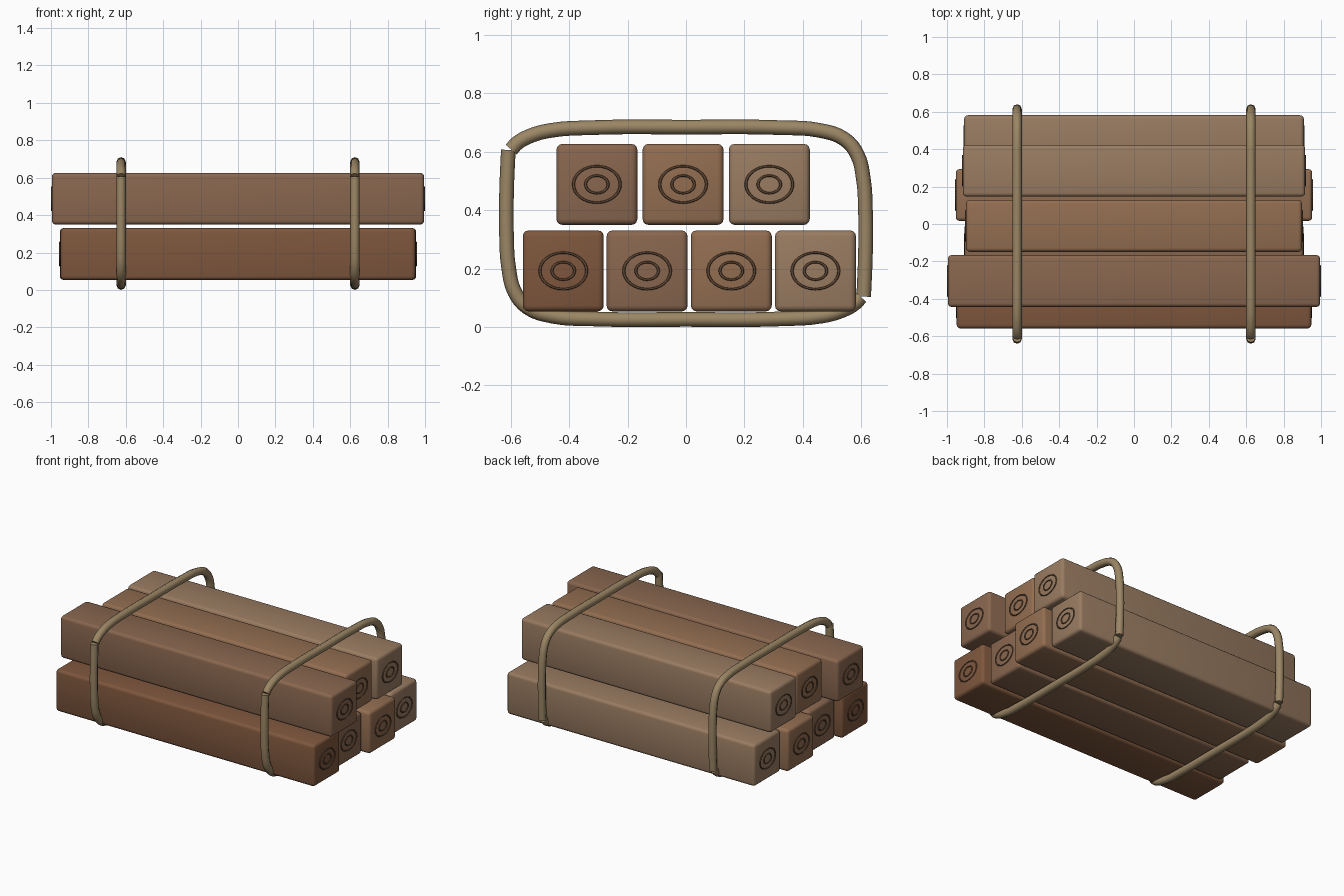
import bpy, math
from mathutils import Matrix

if "Cube" in bpy.data.objects:
    bpy.data.objects.remove(bpy.data.objects["Cube"])


def material(name, rgb):
    m = bpy.data.materials.new(name)
    m.diffuse_color = (*rgb, 1)
    m.use_nodes = True
    m.node_tree.nodes["Principled BSDF"].inputs["Base Color"].default_value = m.diffuse_color
    return m


woods = [material("wood_%d" % i, c) for i, c in enumerate([
    (.21, .095, .047), (.25, .135, .078), (.29, .155, .082), (.32, .20, .12)])]
grain = material("grain", (.11, .06, .033))
rope = material("rope", (.33, .24, .13))


def growth_ring(name, x, y, z, radius):
    # flattened torus half sunk into the beam end
    bpy.ops.mesh.primitive_torus_add(major_radius=radius, minor_radius=.005,
                                     major_segments=32, minor_segments=6)
    ob = bpy.context.object
    ob.name = name
    ob.data.transform(Matrix.Diagonal((1, .78, 1, 1)))
    ob.data.transform(Matrix.Rotation(math.pi / 2, 4, 'X'))
    ob.data.transform(Matrix.Rotation(math.pi / 2, 4, 'Z'))
    ob.location = (x, y, z)
    ob.data.materials.append(grain)
    bpy.ops.object.shade_smooth()


def beam(name, y, z, half, mat):
    bpy.ops.mesh.primitive_cube_add(size=1, location=(0, y, z))
    ob = bpy.context.object
    ob.name = name
    ob.data.transform(Matrix.Diagonal((2 * half, .277, .277, 1)))
    ob.data.materials.append(mat)
    b = ob.modifiers.new("rounded_edges", 'BEVEL')
    b.width, b.segments = .02, 3
    bpy.ops.object.modifier_apply(modifier=b.name)
    bpy.ops.object.shade_smooth_by_angle(angle=math.radians(35))
    for side, s in (("left", -1), ("right", 1)):
        for label, r in (("inner", .0385), ("outer", .08)):
            growth_ring(f"{name}_{side}_{label}_ring", s * half, y, z, r)


# stacked beams: y, half length, wood tone
for i, (y, half, w) in enumerate([(-.42, .948, 0), (-.133, .905, 1),
                                  (.155, .953, 2), (.443, .908, 3)]):
    beam(f"bottom_beam_{i + 1}", y, .192, half, woods[w])
for i, (y, half, w) in enumerate([(-.305, .995, 1), (-.01, .898, 2), (.285, .915, 3)]):
    beam(f"top_beam_{i + 1}", y, .488, half, woods[w])

# rope straps: one half path (over the top and down the side), turned 180 degrees for the other half
half_path = [(-.598, .607), (-.578, .629), (-.535, .653), (-.467, .672), (-.33, .682),
             (0, .684), (.33, .682), (.456, .673), (.542, .643), (.586, .59),
             (.607, .506), (.614, .4), (.614, .25), (.608, .104)]
MID = .355
for label, x in (("left", -.625), ("right", .625)):
    cu = bpy.data.curves.new(label + "_strap", 'CURVE')
    cu.dimensions = '3D'
    cu.bevel_depth, cu.bevel_resolution = .025, 2
    cu.resolution_u = 4
    cu.use_fill_caps = True
    for s in (1, -1):
        sp = cu.splines.new('BEZIER')
        sp.bezier_points.add(len(half_path) - 1)
        for p, (y, z) in zip(sp.bezier_points, half_path):
            p.co = (x, s * y, MID + s * (z - MID))
            p.handle_left_type = p.handle_right_type = 'AUTO'
    ob = bpy.data.objects.new(label + "_strap", cu)
    bpy.context.collection.objects.link(ob)
    cu.materials.append(rope)
    bpy.ops.object.select_all(action='DESELECT')
    ob.select_set(True)
    bpy.context.view_layer.objects.active = ob
    bpy.ops.object.convert(target='MESH')
    bpy.ops.object.shade_smooth_by_angle(angle=math.radians(50))
